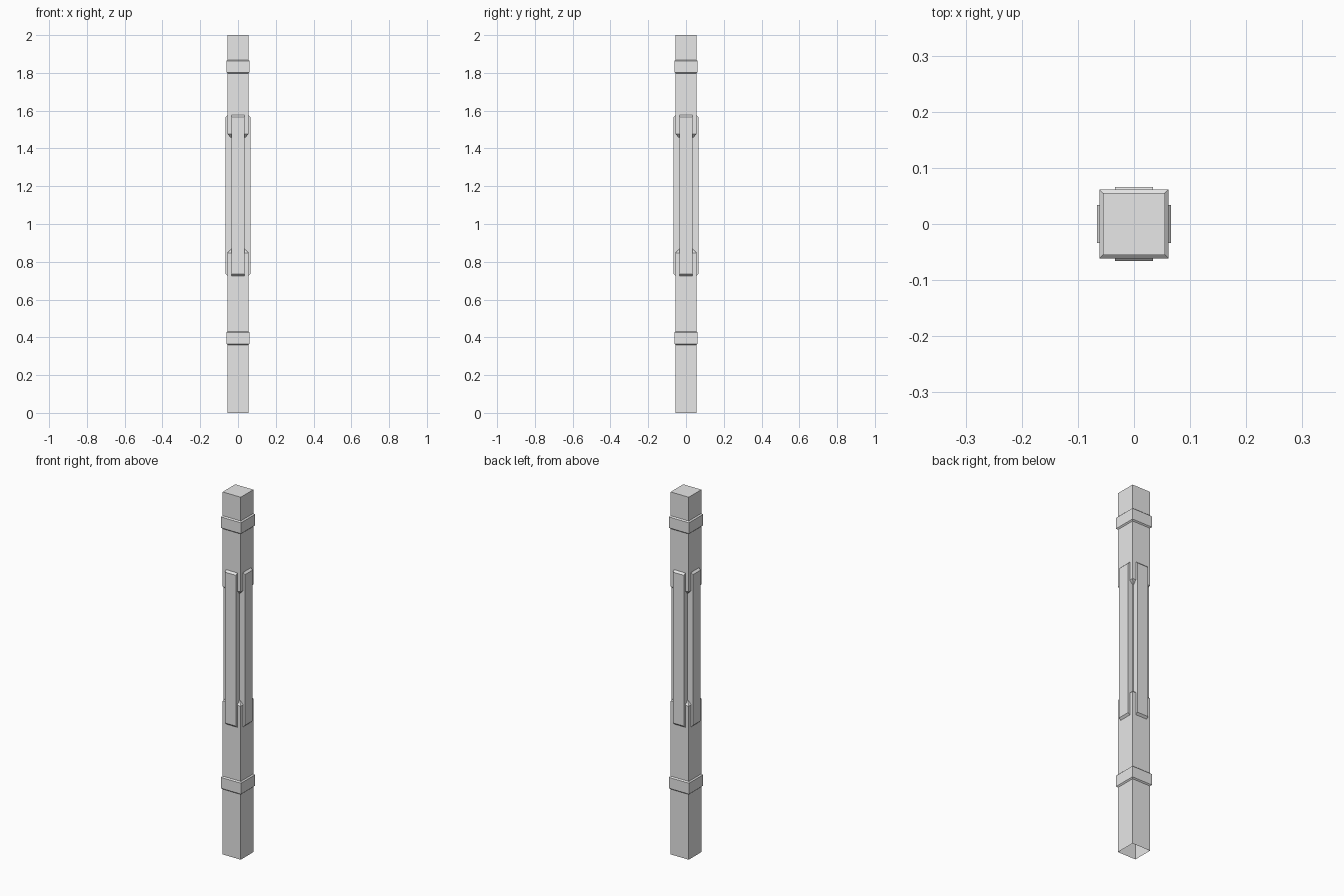
import bpy
import bmesh
from math import pi
from mathutils import Matrix

cube = bpy.data.objects.get("Cube")
if cube:
    bpy.data.objects.remove(cube, do_unlink=True)

grey = bpy.data.materials.new("plain_grey")
grey.use_nodes = True
colour = (0.8, 0.8, 0.8, 1)
grey.diffuse_color = colour
grey.node_tree.nodes["Principled BSDF"].inputs["Base Color"].default_value = colour


def add_object(name, bm):
    bmesh.ops.recalc_face_normals(bm, faces=bm.faces)
    mesh = bpy.data.meshes.new(name)
    bm.to_mesh(mesh)
    bm.free()
    mesh.materials.append(grey)
    obj = bpy.data.objects.new(name, mesh)
    bpy.context.collection.objects.link(obj)
    return obj


def square_loft(name, profile, cap_top=False):
    """Stack square sections given as (half width, height)."""
    bm = bmesh.new()
    corners = ((-1, -1), (1, -1), (1, 1), (-1, 1))
    loops = [[bm.verts.new((x * h, y * h, z)) for x, y in corners] for h, z in profile]
    for low, high in zip(loops, loops[1:]):
        for i in range(4):
            j = (i + 1) % 4
            bm.faces.new((low[i], low[j], high[j], high[i]))
    if cap_top:
        bm.faces.new(loops[-1])
    return add_object(name, bm)


POST, CORE, BAND, PANEL = 0.055, 0.037, 0.0615, 0.0655

# Post with a narrowed core behind the panels, open underneath
square_loft("post", [(POST, 0), (POST, 0.847), (CORE, 0.867),
                     (CORE, 1.457), (POST, 1.477), (POST, 2)], cap_top=True)

# Bands with slightly sloped edges
for name, z in (("lower_band", 0.36), ("upper_band", 1.797)):
    square_loft(name, [(POST, z), (BAND, z + 0.006),
                       (BAND, z + 0.066), (POST, z + 0.072)])

# Long panels with sloped ends, one on each side
for k, side in enumerate(("front", "left", "back", "right")):
    bm = bmesh.new()
    outline = [(-CORE, 0.725), (-POST, 0.725), (-PANEL, 0.735),
               (-PANEL, 1.567), (-POST, 1.577), (-CORE, 1.577)]
    face = bm.faces.new([bm.verts.new((-0.034, y, z)) for y, z in outline])
    ext = bmesh.ops.extrude_face_region(bm, geom=[face])
    moved = [v for v in ext["geom"] if isinstance(v, bmesh.types.BMVert)]
    bmesh.ops.translate(bm, verts=moved, vec=(0.068, 0, 0))
    if face.is_valid and len(face.link_faces if hasattr(face, "link_faces") else []) == 0:
        open_edges = [e for e in bm.edges if e.is_boundary]
        if open_edges:
            bmesh.ops.holes_fill(bm, edges=open_edges)
    bm.transform(Matrix.Rotation(k * pi / 2, 4, "Z"))
    add_object(side + "_panel", bm)
